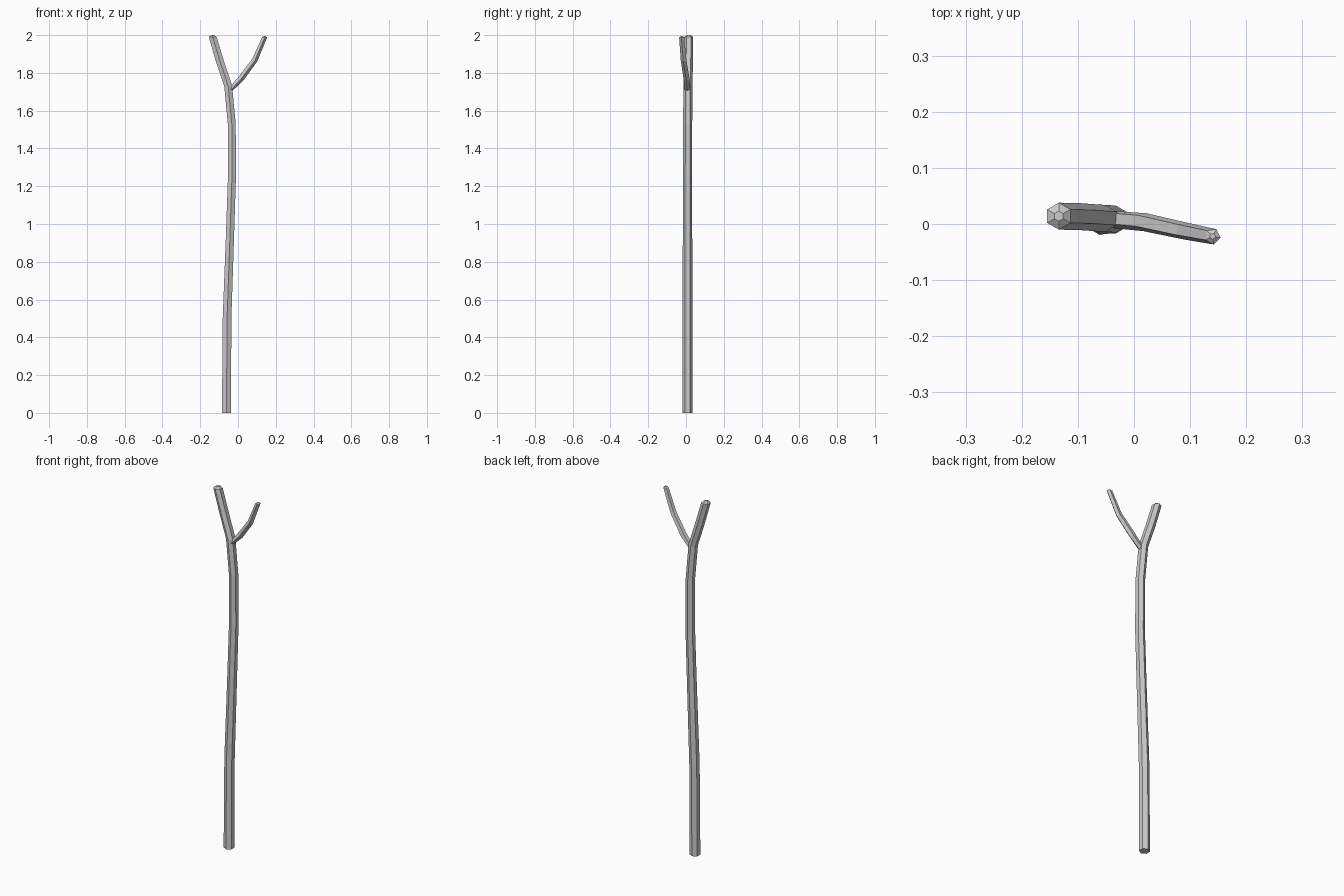
import bpy, bmesh
from math import cos, sin, pi, radians
from mathutils import Vector

if "Cube" in bpy.data.objects:
    bpy.data.objects.remove(bpy.data.objects["Cube"])


def stem(name, path, sides, phase, tilt, cap_scale, cap_rise):
    """Low-poly tube along (x, y, z, radius) points, with a small bevelled tip."""
    bm = bmesh.new()
    pts = [Vector(p[:3]) for p in path]
    up = Vector((0, 0, 1))
    rings = []

    def ring(center, radius, axis):
        q = up.rotation_difference(axis)
        angles = [phase + 2 * pi * i / sides for i in range(sides)]
        return [bm.verts.new(center + q @ Vector((radius * cos(a), radius * sin(a), 0)))
                for a in angles]

    last = len(pts) - 1
    for i, p in enumerate(pts):
        tangent = (pts[min(i + 1, last)] - pts[max(i - 1, 0)]).normalized()
        # end rings stay level, the others lean with the path
        axis = up if i in (0, last) else up.lerp(tangent, tilt).normalized()
        rings.append(ring(p, path[i][3], axis))
    rings.append(ring(pts[-1] + up * cap_rise, path[-1][3] * cap_scale, up))

    for a, b in zip(rings, rings[1:]):
        for i in range(sides):
            j = (i + 1) % sides
            bm.faces.new((a[i], a[j], b[j], b[i]))
    bm.faces.new(rings[0][::-1])
    bm.faces.new(rings[-1])
    bmesh.ops.recalc_face_normals(bm, faces=bm.faces)
    mesh = bpy.data.meshes.new(name)
    bm.to_mesh(mesh)
    bm.free()
    obj = bpy.data.objects.new(name, mesh)
    bpy.context.collection.objects.link(obj)
    return obj


# Main stick, six-sided, bending left at the top
stem("main_stick", [
    (-0.061, 0.008, 0.00, 0.0275),
    (-0.058, 0.008, 0.50, 0.0265),
    (-0.042, 0.008, 0.95, 0.0250),
    (-0.032, 0.008, 1.25, 0.0245),
    (-0.033, 0.009, 1.53, 0.0240),
    (-0.052, 0.010, 1.73, 0.0240),
    (-0.095, 0.013, 1.86, 0.0240),
    (-0.134, 0.014, 1.99, 0.0240),
], 6, pi / 2, 0.6, 0.38, 0.010)

# Thin side branch forking to the right
stem("side_branch", [
    (-0.045, 0.009, 1.705, 0.0160),
    (0.015, 0.004, 1.770, 0.0170),
    (0.088, -0.012, 1.868, 0.0160),
    (0.140, -0.022, 1.988, 0.0145),
], 5, radians(-10), 1.0, 0.38, 0.006)
